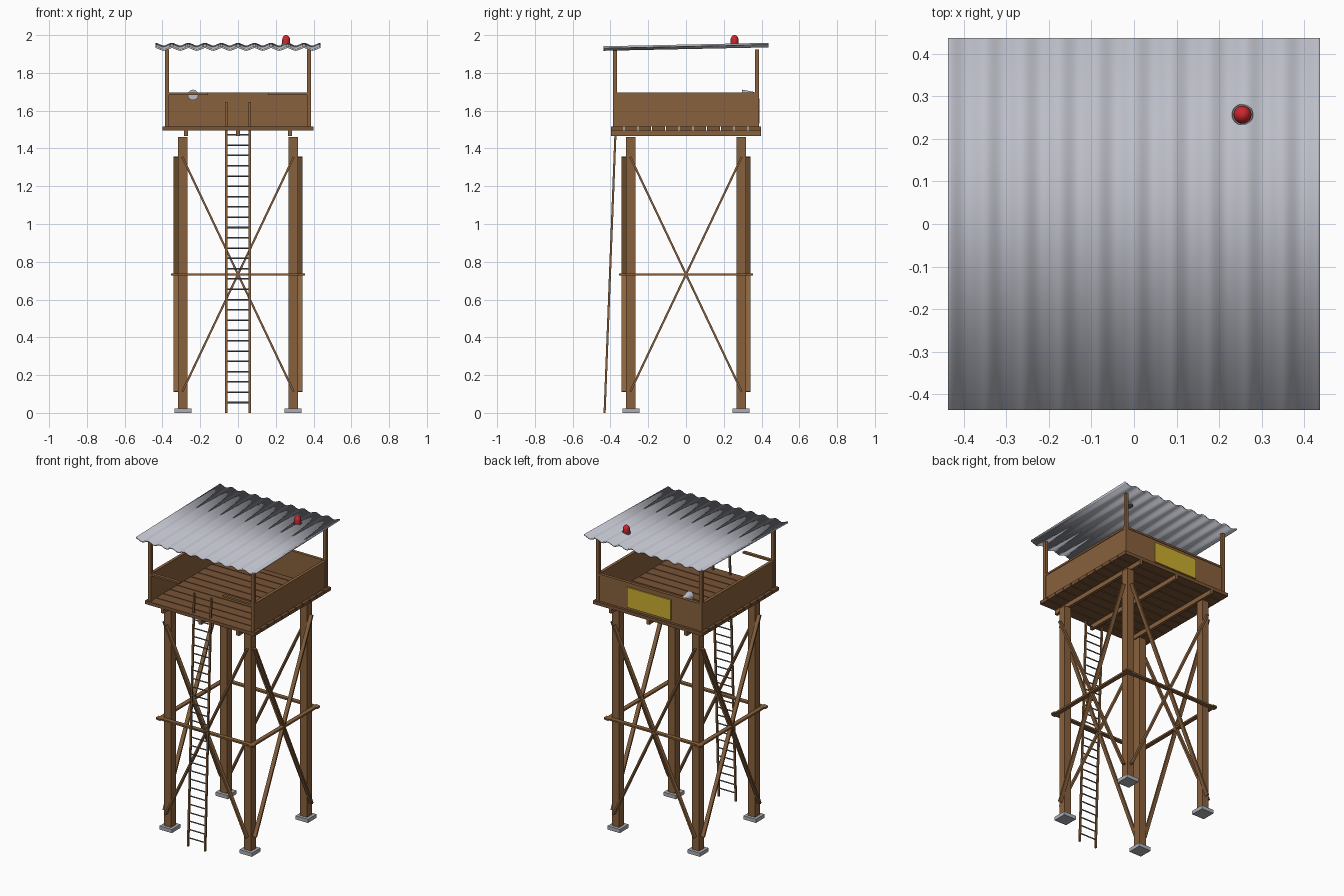
import bpy, math
from mathutils import Vector, Matrix

if "Cube" in bpy.data.objects:
    bpy.data.objects.remove(bpy.data.objects["Cube"])


def mat(name, col):
    m = bpy.data.materials.new(name)
    m.diffuse_color = (*col, 1)
    m.use_nodes = True
    m.node_tree.nodes["Principled BSDF"].inputs["Base Color"].default_value = m.diffuse_color
    return m


WOOD = mat("wood", (0.25, 0.12, 0.046))
DECK = mat("deck wood", (0.19, 0.088, 0.036))
STEEL = mat("galvanised steel", (0.50, 0.51, 0.57))
RUNG = mat("dark steel", (0.15, 0.16, 0.18))
STONE = mat("concrete", (0.42, 0.43, 0.47))
YELLOW = mat("yellow paint", (0.60, 0.42, 0.03))
RED = mat("red lamp", (0.60, 0.02, 0.025))


def mesh(name, verts, faces, m):
    me = bpy.data.meshes.new(name)
    me.from_pydata(verts, [], faces)
    me.materials.append(m)
    ob = bpy.data.objects.new(name, me)
    bpy.context.collection.objects.link(ob)
    return ob


def box(name, lo, hi, m):
    v = [(x, y, z) for x in (lo[0], hi[0]) for y in (lo[1], hi[1]) for z in (lo[2], hi[2])]
    f = [(0, 1, 3, 2), (4, 6, 7, 5), (0, 4, 5, 1), (2, 3, 7, 6), (0, 2, 6, 4), (1, 5, 7, 3)]
    return mesh(name, v, f, m)


def beam(name, a, b, width, depth, normal, m):
    """Bar from a to b; depth is measured along normal."""
    a, b, n = Vector(a), Vector(b), Vector(normal)
    d = (b - a).normalized()
    s = d.cross(n).normalized()
    n = s.cross(d)
    ob = box(name, (-width / 2, -depth / 2, 0), (width / 2, depth / 2, (b - a).length), m)
    ob.data.transform(Matrix.Translation(a) @ Matrix((s, n, d)).transposed().to_4x4())
    ob.data.update()
    return ob


def lathe(name, profile, m, n=20):
    """Turn (radius, height) points about the z axis and close both ends."""
    v = [(r * math.cos(2 * math.pi * i / n), r * math.sin(2 * math.pi * i / n), z)
         for r, z in profile for i in range(n)]
    f = [(k * n + i, k * n + (i + 1) % n, (k + 1) * n + (i + 1) % n, (k + 1) * n + i)
         for k in range(len(profile) - 1) for i in range(n)]
    f += [tuple(reversed(range(n))), tuple(range(len(v) - n, len(v)))]
    return mesh(name, v, f, m)


def smooth(ob, angle):
    bpy.ops.object.select_all(action='DESELECT')
    ob.select_set(True)
    bpy.context.view_layer.objects.active = ob
    bpy.ops.object.shade_smooth_by_angle(angle=math.radians(angle))


# Legs, footings and corner posts
for sx in (-1, 1):
    for sy in (-1, 1):
        x, y = 0.292 * sx, 0.292 * sy
        box("leg", (x - .025, y - .025, .015), (x + .025, y + .025, 1.46), WOOD)
        box("footing", (x - .045, y - .045, 0), (x + .045, y + .045, .024), STONE)
        x, y = 0.375 * sx, 0.375 * sy
        box("corner_post", (x - .0105, y - .0105, 1.515), (x + .0105, y + .0105, 1.925), WOOD)

# Cross braces and girts on the four sides
for k in range(4):
    R = Matrix.Rotation(k * math.pi / 2, 3, 'Z')
    n = R @ Vector((0, -1, 0))
    for s in (-1, 1):
        beam("cross_brace", R @ Vector((-.295 * s, -.329, .112)),
             R @ Vector((.295 * s, -.329, 1.355)), .011, .025, n, WOOD)
    beam("girt", R @ Vector((-.355, -.333, .733)), R @ Vector((.355, -.333, .733)),
         .011, .028, n, WOOD)

# Platform joists and boards
for x in (-.275, 0, .275):
    box("joist", (x - .01, -.397, 1.465), (x + .01, .397, 1.495), WOOD)
pitch = 0.8 / 11
for i in range(11):
    y = -.4 + pitch * (i + .5)
    box("floor_board", (-.4, y - .0335, 1.494), (.4, y + .0335, 1.516), DECK)

# Parapet on back and sides, handrails, front left open for the ladder
box("back_wall", (-.365, .369, 1.516), (.365, .381, 1.687), WOOD)
box("back_rail", (-.365, .365, 1.684), (.365, .385, 1.696), WOOD)
for s in (-1, 1):
    x = .375 * s
    box("side_wall", (x - .006, -.365, 1.516), (x + .006, .365, 1.687), WOOD)
    box("side_rail", (x - .01, -.365, 1.684), (x + .01, .365, 1.696), WOOD)
    a, b = sorted((.158 * s, .365 * s))
    box("front_rail", (a, -.385, 1.684), (b, -.365, 1.696), WOOD)
box("sign_plate", (-.16, .380, 1.532), (.16, .388, 1.665), YELLOW)

# Leaning ladder
foot, head = Vector((0, -.431, .0)), Vector((0, -.367, 1.645))
for s in (-1, 1):
    o = Vector((.062 * s, 0, 0))
    beam("ladder_rail", foot + o, head + o, .011, .011, (0, -1, 0), WOOD)
for i in range(27):
    p = foot.lerp(head, (.055 + i * .0545) / 1.645)
    rung = lathe("ladder_rung", [(.004, -.06), (.004, .06)], RUNG, 8)
    rung.data.transform(Matrix.Translation(p) @ Matrix.Rotation(math.pi / 2, 4, 'Y'))
    smooth(rung, 50)

# Corrugated roof sheet, rising slightly to the back
N, H = 120, .437
verts, faces = [], []
for i in range(N + 1):
    x = -H + 2 * H * i / N
    w = .007 * math.cos(2 * math.pi * 10 * i / N)
    for y in (-H, H):
        for t in (-.005, .005):
            verts.append((x, y, 1.938 + .009 * y / H + w + t))
for i in range(N):
    a, b = 4 * i, 4 * i + 4
    faces += [(a, a + 2, b + 2, b), (a + 1, b + 1, b + 3, a + 3),
              (a, b, b + 1, a + 1), (a + 2, a + 3, b + 3, b + 2)]
faces += [(0, 1, 3, 2), (4 * N, 4 * N + 2, 4 * N + 3, 4 * N + 1)]
roof = mesh("roof_sheet", verts, faces, STEEL)
roof.data.shade_smooth()

# Warning beacon on the roof
base = lathe("beacon_base", [(.025, 1.935), (.025, 1.956)], RUNG, 24)
dome = [(.021, 1.954), (.021, 1.974)]
dome += [(max(.001, .021 * math.cos(t)), 1.974 + .026 * math.sin(t))
         for t in (math.pi / 2 * k / 7 for k in range(1, 8))]
lamp = lathe("beacon_lamp", dome, RED, 24)
for ob in (base, lamp):
    ob.data.transform(Matrix.Translation((.255, .257, 0)))
    smooth(ob, 40)

# Searchlight resting on the back rail
light = lathe("searchlight", [(.012, -.035), (.018, -.02), (.028, .035)], STEEL, 20)
light.data.transform(Matrix.Translation((-.238, .332, 1.683)) @ Matrix.Rotation(math.pi / 2, 4, 'X'))
smooth(light, 40)
